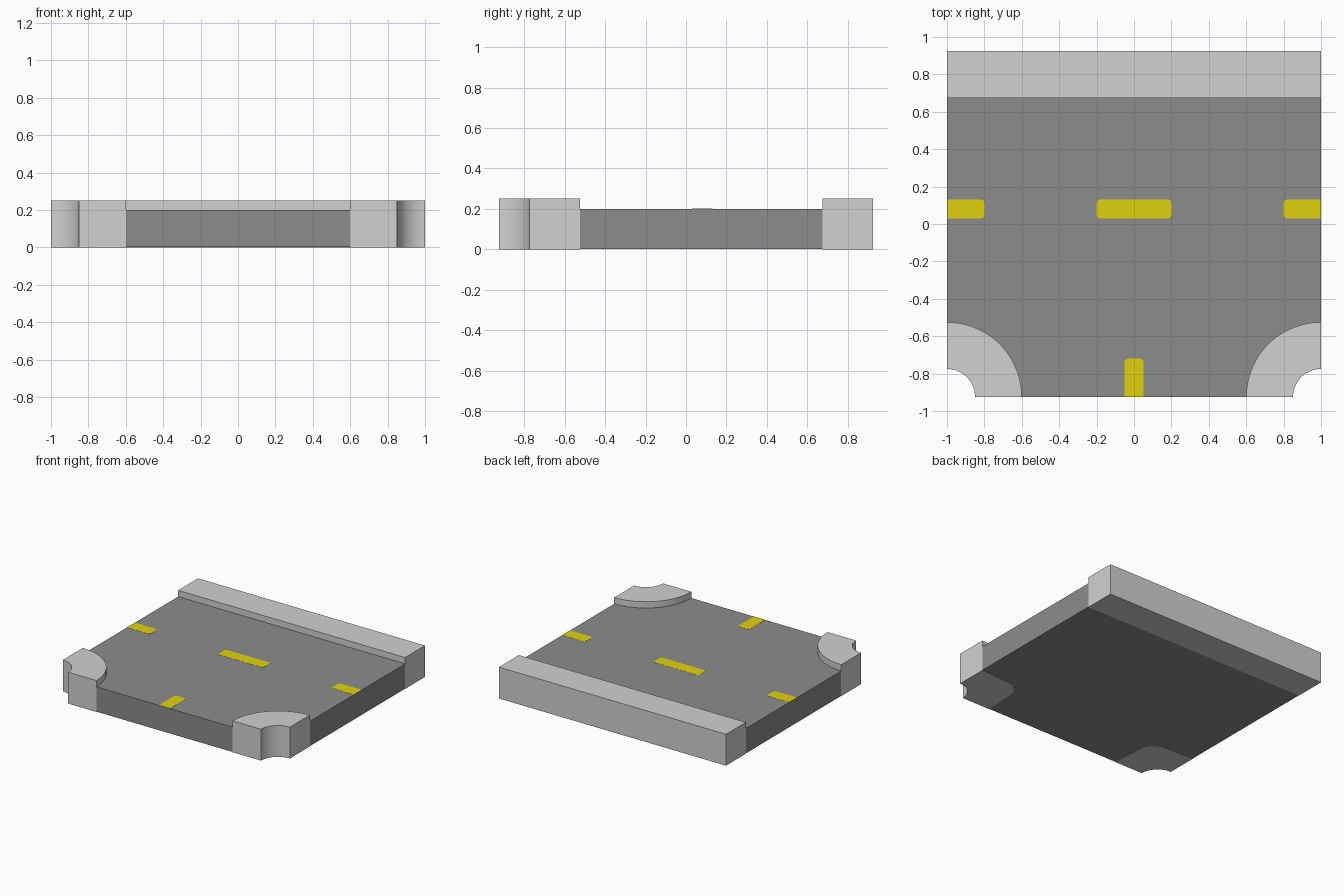
import bpy, bmesh, math

if "Cube" in bpy.data.objects:
    bpy.data.objects.remove(bpy.data.objects["Cube"])

W, D = 1.0, 0.925          # half width, half depth
ROAD_Z, CURB_Z = 0.2, 0.25
BASE = 0.002               # thickness of the corner footings


def material(name, rgb):
    m = bpy.data.materials.new(name)
    m.diffuse_color = (*rgb, 1)
    m.use_nodes = True
    m.node_tree.nodes["Principled BSDF"].inputs["Base Color"].default_value = m.diffuse_color
    return m


asphalt = material("asphalt grey", (0.265, 0.265, 0.265))
concrete = material("concrete grey", (0.64, 0.64, 0.64))
yellow = material("marking yellow", (0.75, 0.65, 0.004))


def prism(name, outline, z0, z1, mat):
    """Extrude a flat outline from z0 up to z1."""
    bm = bmesh.new()
    face = bm.faces.new([bm.verts.new((x, y, z0)) for x, y in outline])
    up = bmesh.ops.extrude_face_region(bm, geom=[face])
    for v in up["geom"]:
        if isinstance(v, bmesh.types.BMVert):
            v.co.z = z1
    # extrude_face_region may drop the source face, so close the bottom
    bmesh.ops.holes_fill(bm, edges=[e for e in bm.edges if e.is_boundary], sides=0)
    bmesh.ops.recalc_face_normals(bm, faces=bm.faces)
    me = bpy.data.meshes.new(name)
    bm.to_mesh(me)
    bm.free()
    me.materials.append(mat)
    ob = bpy.data.objects.new(name, me)
    bpy.context.collection.objects.link(ob)
    return ob


def smooth(ob):
    bpy.ops.object.select_all(action='DESELECT')
    ob.select_set(True)
    bpy.context.view_layer.objects.active = ob
    bpy.ops.object.shade_smooth_by_angle(angle=math.radians(30))


def corner_arc(side, r, n=20):
    """Quarter arc about a front corner, from the front edge to the side edge."""
    return [(side * (W - r * math.cos(math.pi / 2 * i / n)),
             -D + r * math.sin(math.pi / 2 * i / n)) for i in range(n + 1)]


def rounded(x0, x1, y0, y1, round_corners, r=0.018, n=4):
    """Rectangle with the listed corners rounded (0..3 from lower left, CCW)."""
    pts = []
    for k, (x, y, sx, sy) in enumerate([(x0, y0, 1, 1), (x1, y0, -1, 1),
                                        (x1, y1, -1, -1), (x0, y1, 1, -1)]):
        if k not in round_corners:
            pts.append((x, y))
            continue
        for i in range(n + 1):
            a = math.pi + k * math.pi / 2 + math.pi / 2 * i / n
            pts.append((x + sx * r + r * math.cos(a), y + sy * r + r * math.sin(a)))
    return pts


# Road slab, cut out around the front corners
road = prism("road_slab",
             corner_arc(-1, 0.4) + [(-W, 0.675), (W, 0.675)] + corner_arc(1, 0.4)[::-1],
             BASE, ROAD_Z, asphalt)
smooth(road)

# Straight kerb along the back
prism("back_kerb", [(-W, 0.675), (W, 0.675), (W, D), (-W, D)], 0, CURB_Z, concrete)

# Curved corner kerbs and their squarer footings
for side, label in ((-1, "left"), (1, "right")):
    inner = corner_arc(side, 0.15, 16)[::-1]
    smooth(prism(label + "_corner_kerb", corner_arc(side, 0.4) + inner, BASE, CURB_Z, concrete))
    foot = [(side * (W - u), -D + v) for u, v in
            ((0.4, 0), (0.385, 0.28), (0.35, 0.35), (0.28, 0.385), (0, 0.4))]
    prism(label + "_corner_footing", foot + inner, 0, BASE, concrete)

# Slab underside outside the footings is the road itself; lane markings on top
marks = {
    "centre_dash": (-0.2, 0.2, 0.03, 0.13, (0, 1, 2, 3)),
    "left_dash": (-W, -0.8, 0.03, 0.13, (1, 2)),
    "right_dash": (0.8, W, 0.03, 0.13, (0, 3)),
    "front_dash": (-0.05, 0.05, -D, -0.72, (2, 3)),
}
for name, (x0, x1, y0, y1, corners) in marks.items():
    prism(name, rounded(x0, x1, y0, y1, corners), ROAD_Z - 0.001, ROAD_Z + 0.001, yellow)
